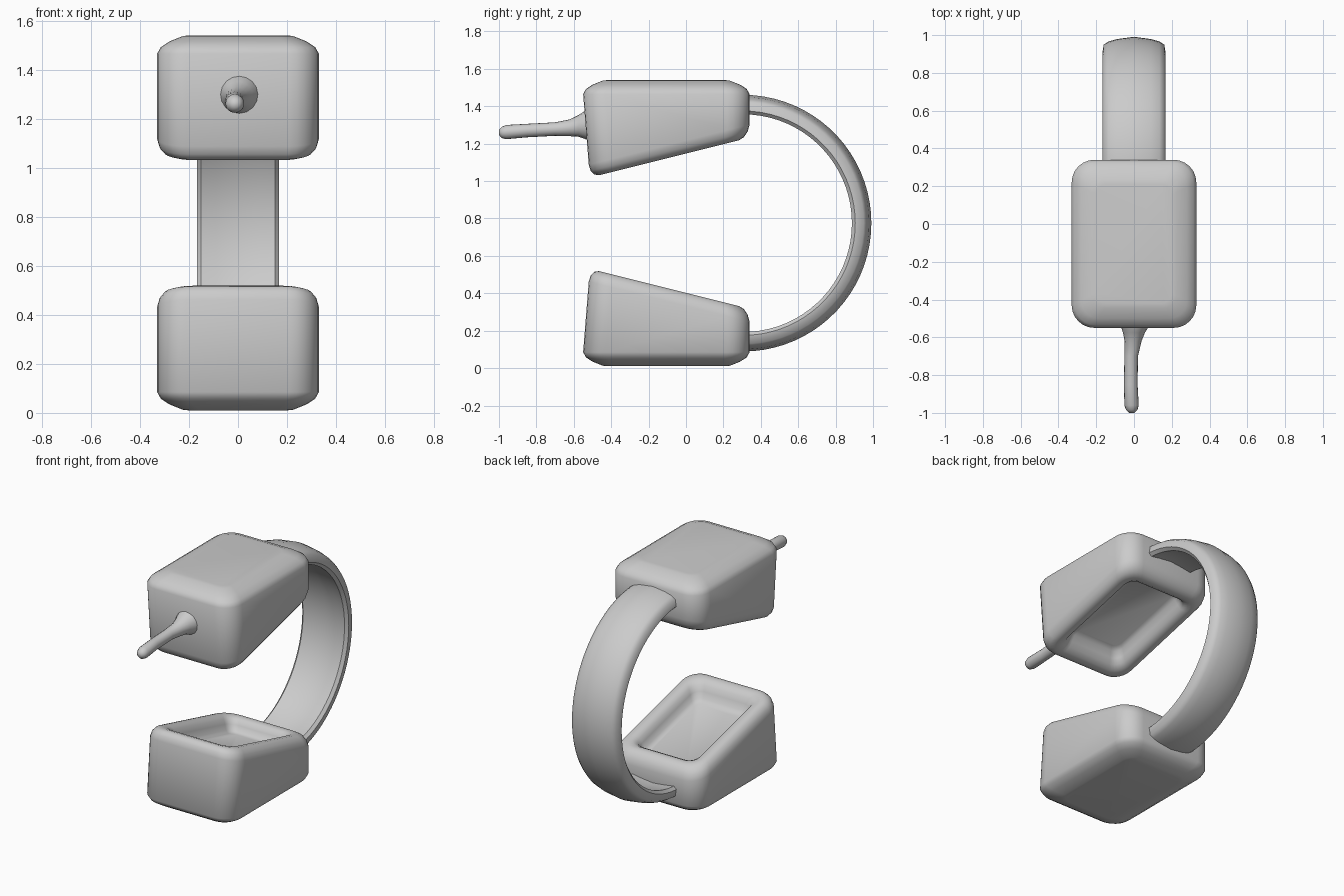
import bpy, bmesh, math

if "Cube" in bpy.data.objects:
    bpy.data.objects.remove(bpy.data.objects["Cube"])

grey = bpy.data.materials.new("plain grey")
grey.diffuse_color = (0.6, 0.6, 0.6, 1)
grey.use_nodes = True
grey.node_tree.nodes["Principled BSDF"].inputs["Base Color"].default_value = grey.diffuse_color
MID = 0.775   # height of the mirror plane between the two cups


def loft(name, rings, angle=50):
    """Skin a list of closed rings and cap both ends."""
    bm = bmesh.new()
    loops = [[bm.verts.new(p) for p in ring] for ring in rings]
    n = len(loops[0])
    for a, b in zip(loops, loops[1:]):
        for i in range(n):
            bm.faces.new((a[i], a[(i + 1) % n], b[(i + 1) % n], b[i]))
    bm.faces.new(loops[0][::-1])
    bm.faces.new(loops[-1])
    bmesh.ops.recalc_face_normals(bm, faces=bm.faces)
    me = bpy.data.meshes.new(name)
    bm.to_mesh(me)
    bm.free()
    me.materials.append(grey)
    ob = bpy.data.objects.new(name, me)
    bpy.context.collection.objects.link(ob)
    bpy.ops.object.select_all(action='DESELECT')
    ob.select_set(True)
    bpy.context.view_layer.objects.active = ob
    bpy.ops.object.shade_smooth_by_angle(angle=math.radians(angle))
    return ob


def rounded_rect(inset, height, front=0.0):
    """Rounded rectangle in plan; height is a function of y."""
    hx, y0, y1 = 0.33 - inset, -0.55 + inset + front, 0.34 - inset
    r = max(0.12 - 0.5 * inset, 0.03)
    corners = ((hx - r, y1 - r), (-hx + r, y1 - r), (-hx + r, y0 + r), (hx - r, y0 + r))
    ring = []
    for q, (cx, cy) in enumerate(corners):
        for k in range(7):
            a = math.radians(90 * q + 15 * k)
            x, y = cx + r * math.cos(a), cy + r * math.sin(a)
            ring.append((x, y, height(y)))
    return ring


def flat(z):
    return lambda y: z


def slope(drop):
    return lambda y: 0.52 - 0.25 * (y + 0.47) - drop


# Ear cups: chamfered outer shell, slanted padded rim, sunken inner face
cup_rings = [rounded_rect(i, flat(z)) for i, z in
             ((0.13, 0.01), (0.105, 0.013), (0.05, 0.035), (0.015, 0.058), (0, 0.085))]
cup_rings += [rounded_rect(i, slope(d), 0.03) for i, d in
              ((0, 0.07), (0.01, 0.035), (0.03, 0.01), (0.055, 0), (0.085, 0.003),
               (0.11, 0.02), (0.125, 0.05), (0.14, 0.085), (0.165, 0.10))]
loft("lower_ear_cup", cup_rings)
loft("upper_ear_cup", [[(x, y, 2 * MID - z) for x, y, z in r] for r in cup_rings])

# Headband: slightly arched strip swept around a half circle
section = [(-0.168, 0.60), (-0.160, 0.645), (-0.135, 0.661), (-0.09, 0.674), (0, 0.686),
           (0.09, 0.674), (0.135, 0.661), (0.160, 0.645), (0.168, 0.60),
           (0.150, 0.582), (0.09, 0.592), (0, 0.602), (-0.09, 0.592), (-0.150, 0.582)]
band = []
for k in range(41):
    a = math.radians(-95 + 190 * k / 40)
    band.append([(x, 0.305 + r * math.cos(a), MID + r * math.sin(a)) for x, r in section])
loft("headband", band)

# Microphone: flared root, thin stem and rounded tip
stem = ((-0.50, 0.09, 0.005, 1.30), (-0.54, 0.075, 0.005, 1.30), (-0.575, 0.058, 0, 1.295),
        (-0.62, 0.045, -0.005, 1.285), (-0.70, 0.036, -0.015, 1.278), (-0.85, 0.036, -0.017, 1.27),
        (-0.96, 0.038, -0.013, 1.262), (-0.985, 0.03, -0.012, 1.26), (-1.0, 0.013, -0.012, 1.26))
loft("microphone_stem", [[(cx + r * math.cos(t * math.pi / 8), y, cz + r * math.sin(t * math.pi / 8))
                          for t in range(16)] for y, r, cx, cz in stem])
